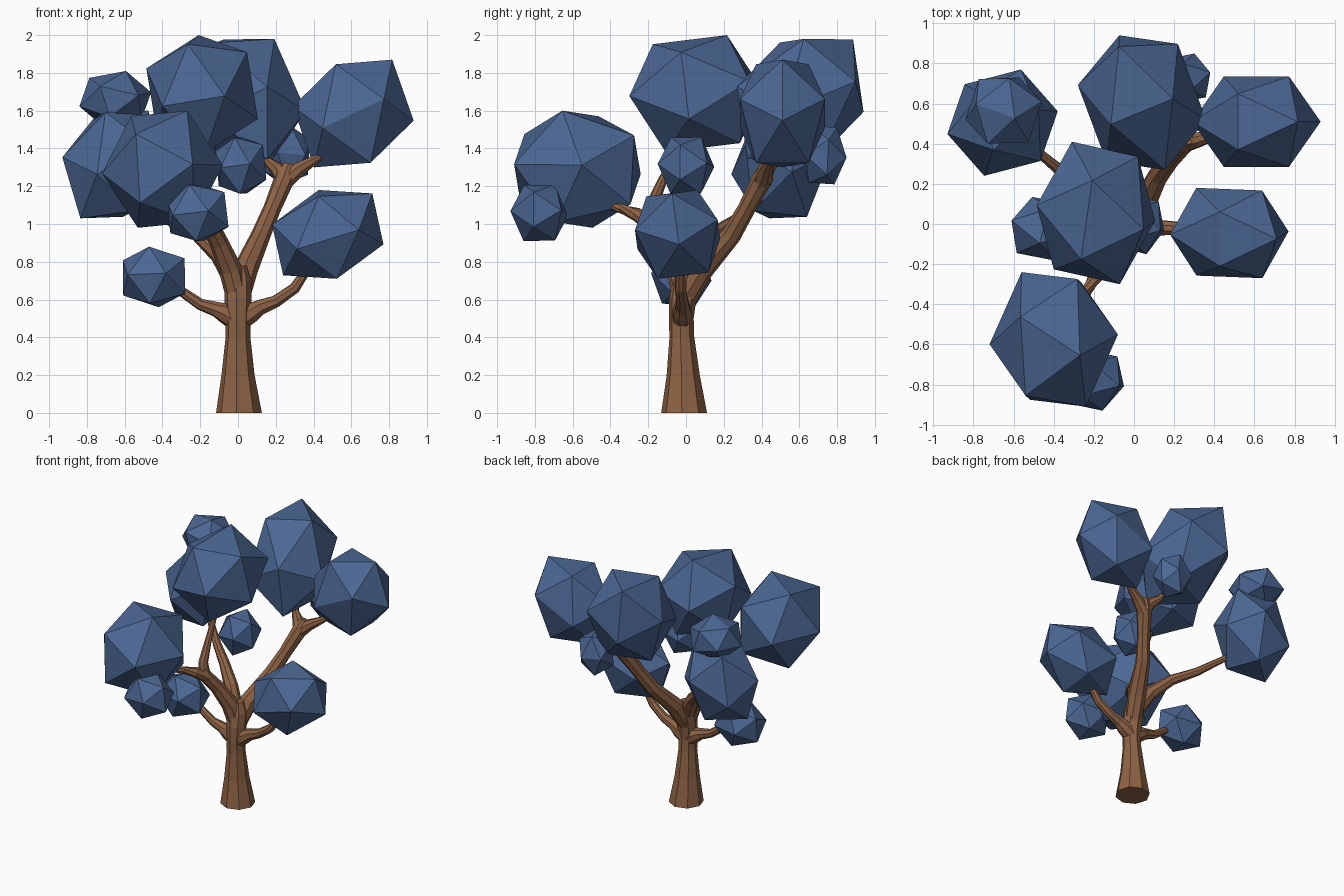
import bpy, bmesh, math
from mathutils import Vector, Matrix


def material(name, color):
    m = bpy.data.materials.new(name)
    m.diffuse_color = (*color, 1)
    return m


BARK = material("bark", (0.27, 0.125, 0.06))
LEAF = material("leaf", (0.07, 0.135, 0.29))


def add_object(name, bm, mat):
    bmesh.ops.recalc_face_normals(bm, faces=bm.faces[:])
    me = bpy.data.meshes.new(name)
    bm.to_mesh(me)
    bm.free()
    me.materials.append(mat)
    ob = bpy.data.objects.new(name, me)
    bpy.context.collection.objects.link(ob)
    return ob


def frame(p, q):
    """Rotation whose z axis is p and whose x axis leans toward q."""
    z = Vector(p).normalized()
    x = Vector(q)
    x = (x - z * x.dot(z)).normalized()
    return Matrix((x, z.cross(x), z)).transposed()


def clump(name, center, size, p, q, stretch=1):
    """Icosahedron with corners toward p and q, stretched along p, fitted to a box."""
    bm = bmesh.new()
    bmesh.ops.create_icosphere(bm, subdivisions=1, radius=1)
    top = max(bm.verts, key=lambda v: v.co.z)
    side = top.link_edges[0].other_vert(top)
    rot = frame(p, q) @ Matrix.Diagonal((1, 1, stretch)) @ frame(top.co, side.co).transposed()
    for v in bm.verts:
        v.co = rot @ v.co
    for i in range(3):
        half = max(v.co[i] for v in bm.verts)
        for v in bm.verts:
            v.co[i] = v.co[i] / half * size[i] / 2 + center[i]
    add_object(name, bm, LEAF)


def limb(name, rows, sides=8):
    """Faceted tapered tube through rows of (x, y, z, radius)."""
    bm = bmesh.new()
    pts = [Vector(r[:3]) for r in rows]
    rings = []
    for i, r in enumerate(rows):
        d = (pts[min(i + 1, len(pts) - 1)] - pts[max(i - 1, 0)]).normalized()
        if i == 0 and r[2] == 0:
            d = Vector((0, 0, 1))
        # steady reference axis keeps the rings from twisting
        m = frame(d, (0.3, -1, 0.1) if abs(d.y) < 0.8 else (1, 0, 0.2))
        rings.append([bm.verts.new(pts[i] + m @ Vector((
            r[3] * math.cos((k + .5) * math.tau / sides),
            r[3] * math.sin((k + .5) * math.tau / sides), 0)))
            for k in range(sides)])
    for a, b in zip(rings, rings[1:]):
        for k in range(sides):
            n = (k + 1) % sides
            bm.faces.new((a[k], a[n], b[n], b[k]))
    bm.faces.new(rings[0][::-1])
    bm.faces.new(rings[-1])
    add_object(name, bm, BARK)


# trunk and branches
limb("trunk", [(0.005, -0.01, 0, 0.122), (0, -0.015, 0.2, 0.088), (0, -0.022, 0.4, 0.066),
               (0, -0.025, 0.5, 0.066), (0, -0.018, 0.6, 0.072), (0, 0, 0.7, 0.072),
               (0, 0, 0.78, 0.045)])
limb("low_right_branch", [(0, -0.02, 0.48, 0.055), (0.07, -0.02, 0.53, 0.055),
                          (0.12, -0.02, 0.56, 0.043), (0.2, -0.02, 0.59, 0.034),
                          (0.3, -0.03, 0.66, 0.03), (0.38, -0.03, 0.78, 0.022)])
limb("low_left_branch", [(0, -0.02, 0.48, 0.055), (-0.07, -0.02, 0.53, 0.055),
                         (-0.12, -0.02, 0.55, 0.04), (-0.2, -0.02, 0.575, 0.031),
                         (-0.28, -0.02, 0.63, 0.027), (-0.38, -0.02, 0.7, 0.018)])
limb("right_bough", [(0, -0.01, 0.6, 0.06), (0.04, 0.08, 0.76, 0.066),
                     (0.12, 0.24, 0.94, 0.052), (0.18, 0.32, 1.08, 0.047),
                     (0.25, 0.41, 1.25, 0.055), (0.27, 0.43, 1.31, 0.035)])
limb("right_outer_twig", [(0.24, 0.4, 1.22, 0.05), (0.32, 0.42, 1.29, 0.04),
                          (0.39, 0.44, 1.33, 0.028), (0.46, 0.47, 1.37, 0.014)])
limb("right_inner_twig", [(0.25, 0.4, 1.22, 0.05), (0.21, 0.43, 1.29, 0.04),
                          (0.16, 0.47, 1.33, 0.025), (0.13, 0.52, 1.4, 0.014)])
limb("left_bough", [(0, -0.01, 0.6, 0.06), (-0.04, -0.04, 0.76, 0.062),
                    (-0.1, -0.11, 0.9, 0.05), (-0.15, -0.18, 1.0, 0.047),
                    (-0.16, -0.2, 1.06, 0.03)])
limb("front_branch", [(-0.14, -0.17, 0.99, 0.045), (-0.19, -0.26, 1.05, 0.037),
                      (-0.24, -0.34, 1.08, 0.026), (-0.31, -0.46, 1.12, 0.015)])
limb("middle_branch", [(-0.15, -0.19, 0.99, 0.045), (-0.17, -0.18, 1.1, 0.034),
                       (-0.17, -0.12, 1.24, 0.024), (-0.18, 0, 1.45, 0.015)])
limb("back_left_branch", [(-0.02, 0, 0.7, 0.055), (-0.1, 0.06, 0.84, 0.05),
                          (-0.22, 0.15, 0.95, 0.038), (-0.36, 0.26, 1.02, 0.03),
                          (-0.54, 0.41, 1.15, 0.02)])

# large leaf clumps
clump("top_leaves", (-0.19, 0.055, 1.69), (0.59, 0.71, 0.62), (-0.02, 0.15, 0.32), (-0.29, 0.04, 0.14))
clump("back_leaves", (0.04, 0.605, 1.66), (0.64, 0.67, 0.64), (-0.125, 0.28, 0.32), (0.2, -0.04, 0.27), 1.3)
clump("upper_right_leaves", (0.61, 0.51, 1.585), (0.64, 0.45, 0.57), (0.21, 0, 0.29), (0.32, 0, -0.03), 1.12)
clump("lower_right_leaves", (0.475, -0.045, 0.945), (0.59, 0.45, 0.47), (-0.22, 0.03, -0.235), (-0.29, -0.01, 0.07), 1.2)
clump("front_leaves", (-0.4, -0.575, 1.29), (0.64, 0.67, 0.62), (0.32, 0.02, 0.02), (0.16, -0.07, 0.31))
clump("back_left_leaves", (-0.655, 0.505, 1.315), (0.55, 0.53, 0.57), (-0.2, -0.07, -0.28), (-0.28, -0.05, 0.11), 1.15)

# small leaf clumps
for name, c, s, p, q in (
        ("upper_left_tuft", (-0.65, 0.565, 1.66), (0.38, 0.33, 0.3), (0.3, -0.2, 1), (1, 0.3, 0)),
        ("lower_left_tuft", (-0.445, -0.025, 0.72), (0.33, 0.32, 0.32), (1, 1, -0.1), (-0.3, 0.3, 1)),
        ("front_tuft", (-0.215, -0.775, 1.06), (0.33, 0.31, 0.3), (1, 1, 0.1), (-0.3, 0.3, 1)),
        ("middle_tuft", (0.015, 0, 1.31), (0.27, 0.3, 0.3), (1, 1, 0.1), (-0.3, 0.3, 1)),
        ("back_tuft", (0.255, 0.725, 1.365), (0.25, 0.25, 0.31), (-1, 1, 0), (0.3, 0.3, 1))):
    clump(name, c, s, p, q)
